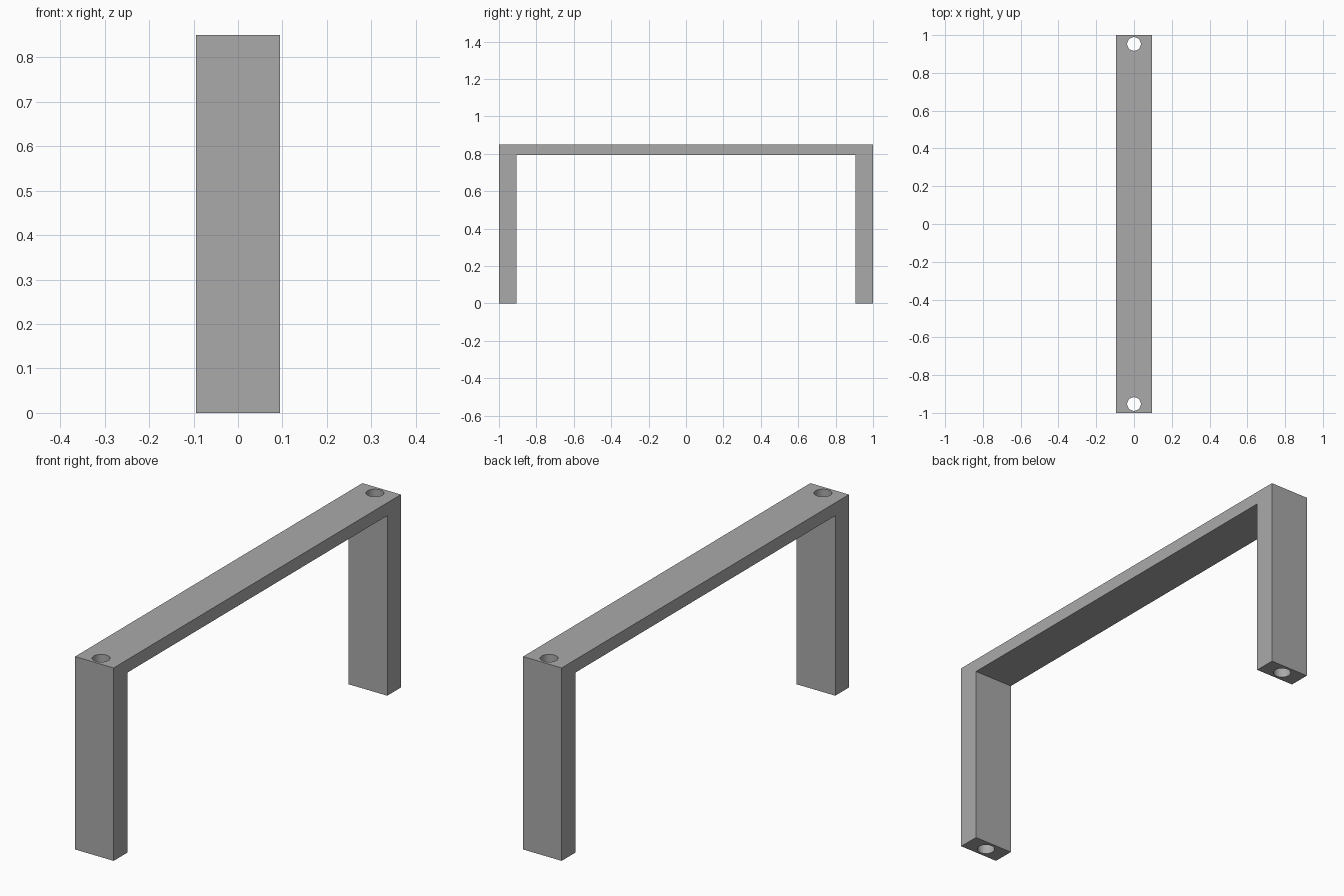
import bpy
import bmesh
import math

WIDTH, LENGTH, HEIGHT = 0.188, 2.0, 0.85
LEG, BAR = 0.095, 0.057
HOLE_Y, HOLE_RADIUS = 0.953, 0.036

default = bpy.data.objects.get("Cube")
if default:
    bpy.data.objects.remove(default, do_unlink=True)

grey = bpy.data.materials.new("plain grey")
grey.use_nodes = True
colour = (0.4, 0.4, 0.4, 1)
grey.diffuse_color = colour
grey.node_tree.nodes["Principled BSDF"].inputs["Base Color"].default_value = colour

# Handle body: a U-shaped side profile extruded across its width
half = LENGTH / 2
inner = half - LEG
under = HEIGHT - BAR
profile = [(-half, 0), (-inner, 0), (-inner, under), (inner, under),
           (inner, 0), (half, 0), (half, HEIGHT), (-half, HEIGHT)]
bm = bmesh.new()
face = bm.faces.new([bm.verts.new((-WIDTH / 2, y, z)) for y, z in profile])
extruded = bmesh.ops.extrude_face_region(bm, geom=[face])
verts = [g for g in extruded["geom"] if isinstance(g, bmesh.types.BMVert)]
bmesh.ops.translate(bm, vec=(WIDTH, 0, 0), verts=verts)
bmesh.ops.recalc_face_normals(bm, faces=bm.faces)
mesh = bpy.data.meshes.new("handle")
bm.to_mesh(mesh)
bm.free()
mesh.materials.append(grey)
handle = bpy.data.objects.new("handle", mesh)
bpy.context.collection.objects.link(handle)


def drill(target, y):
    """Cut a vertical screw hole right through a leg."""
    bpy.ops.mesh.primitive_cylinder_add(
        vertices=48, radius=HOLE_RADIUS, depth=HEIGHT * 1.2,
        location=(0, y, HEIGHT / 2))
    cutter = bpy.context.object
    cutter.name = "hole_cutter"
    cutter.hide_render = True
    cutter.data.materials.append(grey)
    mod = target.modifiers.new("screw_hole", 'BOOLEAN')
    mod.operation = 'DIFFERENCE'
    mod.solver = 'EXACT'
    mod.object = cutter
    bpy.ops.object.select_all(action='DESELECT')
    target.select_set(True)
    bpy.context.view_layer.objects.active = target
    bpy.ops.object.modifier_apply(modifier=mod.name)
    bpy.data.objects.remove(cutter, do_unlink=True)


# Screw holes through both legs
for side in (-1, 1):
    drill(handle, side * HOLE_Y)

# Smooth hole walls, crisp outer edges
bpy.ops.object.shade_smooth_by_angle(angle=math.radians(30))
